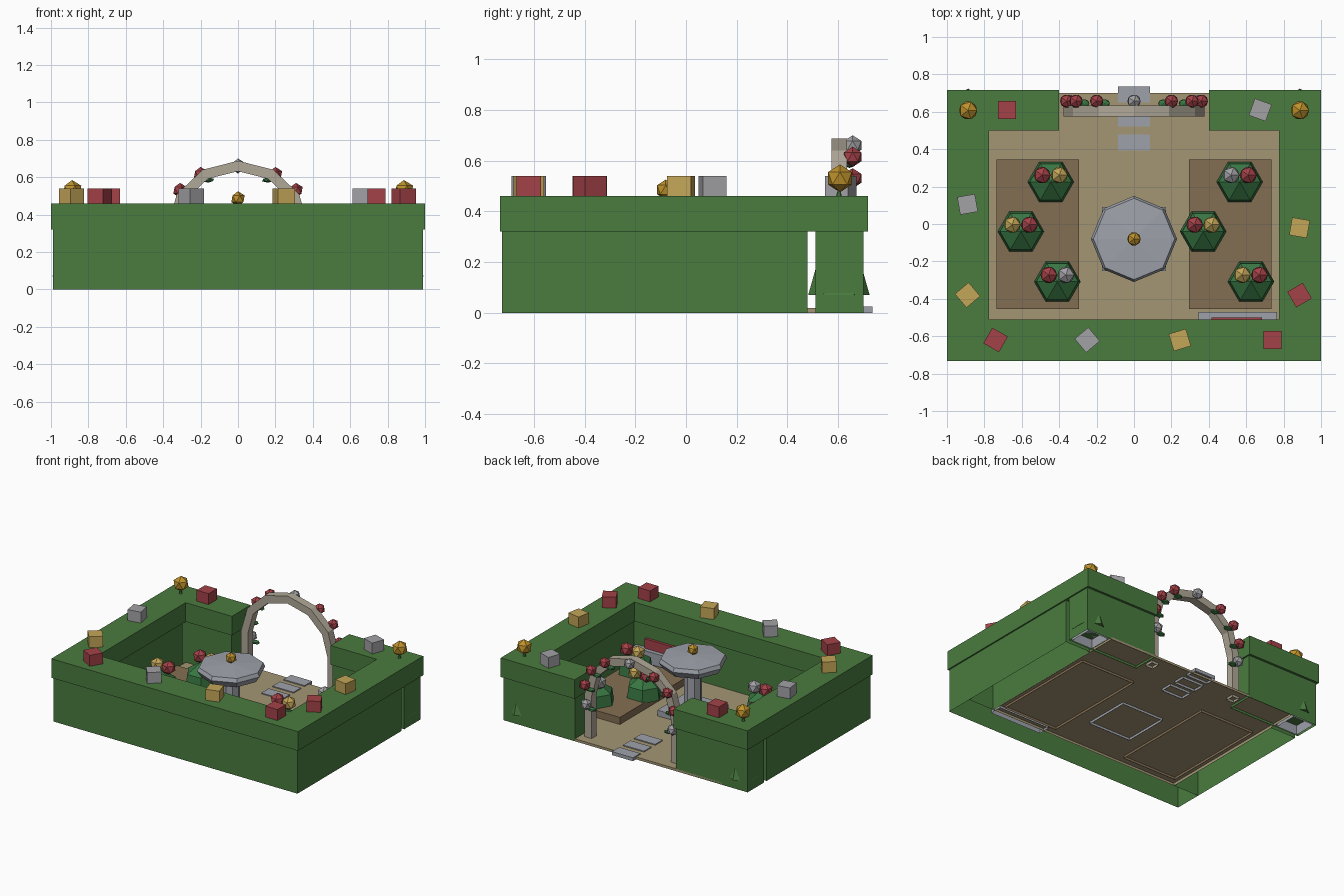
import bpy, bmesh, math
from mathutils import Matrix, Vector

if "Cube" in bpy.data.objects:
    bpy.data.objects.remove(bpy.data.objects["Cube"], do_unlink=True)


def material(name, rgb):
    m = bpy.data.materials.new(name)
    lin = [((c / 255 + 0.055) / 1.055) ** 2.4 for c in rgb] + [1]
    m.diffuse_color = lin
    m.use_nodes = True
    m.node_tree.nodes["Principled BSDF"].inputs["Base Color"].default_value = lin
    return m


HEDGE = material("hedge_green", (74, 124, 63))
LEAF = material("leaf_green", (56, 118, 66))
RED = material("rose_red", (164, 66, 72))
YELLOW = material("soft_yellow", (196, 166, 88))
GOLD = material("gold", (190, 146, 44))
PALE = material("pale_grey", (162, 162, 166))
STONE = material("stone_grey", (158, 162, 170))
CREAM = material("arch_cream", (176, 168, 152))
SAND = material("path_sand", (164, 150, 116))
SOIL = material("bed_soil", (132, 110, 82))


def finish(name, bm, mat):
    bmesh.ops.recalc_face_normals(bm, faces=bm.faces)
    me = bpy.data.meshes.new(name)
    bm.to_mesh(me)
    bm.free()
    me.materials.append(mat)
    ob = bpy.data.objects.new(name, me)
    bpy.context.collection.objects.link(ob)
    return ob


def box(name, x, y, z, mat, turn=0, hollow=True):
    """Box from ranges; boxes standing on the ground have no underside."""
    bm = bmesh.new()
    bmesh.ops.create_cube(bm, size=1)
    bmesh.ops.scale(bm, verts=bm.verts, vec=(x[1] - x[0], y[1] - y[0], z[1] - z[0]))
    bmesh.ops.rotate(bm, verts=bm.verts, matrix=Matrix.Rotation(math.radians(turn), 3, "Z"))
    bmesh.ops.translate(bm, verts=bm.verts, vec=(sum(x) / 2, sum(y) / 2, sum(z) / 2))
    ob = finish(name, bm, mat)
    if hollow and z[0] == 0:
        bm = bmesh.new()
        bm.from_mesh(ob.data)
        under = [f for f in bm.faces if f.normal.z < -0.9]
        bmesh.ops.delete(bm, geom=under, context="FACES")
        bm.to_mesh(ob.data)
        bm.free()
    return ob


def ball(name, loc, r, mat, squash=(1, 1, 1)):
    bm = bmesh.new()
    bmesh.ops.create_icosphere(bm, subdivisions=1, radius=r)
    bmesh.ops.scale(bm, verts=bm.verts, vec=squash)
    bmesh.ops.translate(bm, verts=bm.verts, vec=loc)
    return finish(name, bm, mat)


def lathe(name, loc, profile, sides, mat, start=0):
    """Faceted solid from (radius, height) rings; radius 0 makes a tip."""
    bm = bmesh.new()
    rings = []
    for r, z in profile:
        n = sides if r else 1
        rings.append([bm.verts.new((loc[0] + r * math.cos(start + math.tau * i / sides),
                                    loc[1] + r * math.sin(start + math.tau * i / sides), z))
                      for i in range(n)])
    bm.faces.new(rings[0])
    for a, b in zip(rings, rings[1:]):
        for i in range(sides):
            j = (i + 1) % sides
            bm.faces.new([a[i], a[j], b[0]] if len(b) == 1 else [a[i], a[j], b[j], b[i]])
    if len(rings[-1]) > 1:
        bm.faces.new(rings[-1])
    return finish(name, bm, mat)


# Ground, and stepping stones through the gateway
box("path_floor", (-0.78, 0.78), (-0.52, 0.70), (0, 0.018), SAND)
for i, y in enumerate((0.435, 0.565, 0.693)):
    box(f"stepping_stone_{i}", (-0.085, 0.085), (y - 0.043, y + 0.043), (0, 0.025), STONE)

# Hedge walls, with an overhanging cap in one U-shaped piece
box("hedge_front", (-0.99, 0.99), (-0.725, -0.52), (0, 0.32), HEDGE)
for s, side in ((1, "left"), (-1, "right")):
    xs = sorted((s * 0.785, s * 0.99))
    box(f"hedge_{side}", xs, (-0.52, 0.48), (0, 0.32), HEDGE)
    box(f"hedge_back_{side}", sorted((s * 0.41, s * 0.99)), (0.51, 0.70), (0, 0.32), HEDGE)

half = [(1, -0.733), (1, 0.717), (0.4, 0.717), (0.4, 0.5), (0.775, 0.5), (0.775, -0.51)]
outline = half + [(-x, y) for x, y in reversed(half)]
bm = bmesh.new()
cap = bm.faces.new([bm.verts.new((x, y, 0.32)) for x, y in outline])
up = bmesh.ops.extrude_face_region(bm, geom=[cap])
bmesh.ops.translate(bm, vec=(0, 0, 0.14),
                    verts=[v for v in up["geom"] if isinstance(v, bmesh.types.BMVert)])
bmesh.ops.triangulate(bm, faces=[f for f in bm.faces if len(f.verts) > 4])
finish("hedge_cap", bm, HEDGE)

# Corner topiary: pot, cone and gold finial
for s, side in ((1, "left"), (-1, "right")):
    x = s * 0.887
    box(f"topiary_pot_{side}", (x - 0.085, x + 0.085), (0.52, 0.69), (0, 0.07), STONE)
    lathe(f"topiary_cone_{side}", (x, 0.603), [(0.121, 0.07), (0, 0.5)], 6, HEDGE, math.pi / 2)
    ball(f"topiary_finial_{side}", (x, 0.607, 0.53), 0.055, GOLD)

# Square blossoms along the hedge top
blossoms = [(-0.68, 0.61, 0, RED), (0.675, 0.61, -20, PALE), (-0.89, 0.105, 10, PALE),
            (-0.89, -0.38, 40, YELLOW), (-0.74, -0.62, -30, RED), (-0.25, -0.62, 40, PALE),
            (0.245, -0.62, 17, YELLOW), (0.74, -0.62, 0, RED), (0.885, -0.38, 30, RED),
            (0.885, -0.02, -10, YELLOW)]
for i, (x, y, turn, mat) in enumerate(blossoms):
    box(f"hedge_blossom_{i}", (x - 0.048, x + 0.048), (y - 0.048, y + 0.048),
        (0.445, 0.54), mat, turn)

# Planting beds, each with three bushes and pairs of flowers
for s, side in ((1, "left"), (-1, "right")):
    box(f"flower_bed_{side}", sorted((s * 0.295, s * 0.735)), (-0.455, 0.345), (0, 0.07), SOIL)
bushes = [(-0.445, 0.225, RED, YELLOW), (-0.605, -0.04, YELLOW, RED), (-0.41, -0.308, RED, PALE),
          (0.565, 0.225, PALE, RED), (0.37, -0.04, RED, YELLOW), (0.625, -0.308, YELLOW, RED)]
for i, (x, y, first, second) in enumerate(bushes):
    lathe(f"bush_{i}", (x, y), [(0.125, 0.06), (0.112, 0.15), (0, 0.225)], 6, LEAF)
    for s, mat in ((-1, first), (1, second)):
        ball(f"bush_flower_{i}_{'a' if s < 0 else 'b'}",
             (x + s * 0.046, y + 0.036, 0.235), 0.05, mat)

# Fountain: square plinth, column, basin and finial
box("fountain_plinth", (-0.17, 0.17), (-0.25, 0.09), (0, 0.06), STONE)
lathe("fountain_column", (0, -0.08), [(0.06, 0.05), (0.06, 0.38)], 8, STONE)
lathe("fountain_basin", (0, -0.08),
      [(0.2, 0.36), (0.23, 0.405), (0.217, 0.432), (0, 0.445)], 8, STONE)
ball("fountain_finial", (0, -0.08, 0.485), 0.04, GOLD)

# Bench set into the front hedge
box("bench_seat", (0.345, 0.765), (-0.56, -0.47), (0, 0.15), STONE)
box("bench_cushion", (0.415, 0.685), (-0.55, -0.5), (0.15, 0.22), RED)

# Arch: square posts and a faceted half ring
path = [Vector((0.35, 0, 0)), Vector((0.35, 0, 0.33))]
path += [Vector((0.35 * math.cos(math.pi * i / 6), 0, 0.33 + 0.33 * math.sin(math.pi * i / 6)))
         for i in range(1, 6)]
path += [Vector((-0.35, 0, 0.33)), Vector((-0.35, 0, 0))]
bm = bmesh.new()
rings = []
for i, p in enumerate(path):
    t = (path[min(i + 1, len(path) - 1)] - path[max(i - 1, 0)]).normalized()
    out = Vector((t.z, 0, -t.x))
    rings.append([bm.verts.new(p + out * a * 0.028 + Vector((0, 0.604 + b * 0.03, 0)))
                  for a, b in ((1, 1), (1, -1), (-1, -1), (-1, 1))])
for a, b in zip(rings, rings[1:]):
    for i in range(4):
        j = (i + 1) % 4
        bm.faces.new((a[i], a[j], b[j], b[i]))
finish("arch", bm, CREAM)

# Climbing flowers and leaves on the back of the arch
climbers = [(0, 0.66, PALE)]
for s in (-1, 1):
    climbers += [(s * x, z, m) for x, z, m in ((0.2, 0.615, RED), (0.31, 0.53, RED),
                                               (0.36, 0.41, RED), (0.35, 0.27, PALE))]
for i, (x, z, mat) in enumerate(climbers):
    ball(f"arch_flower_{i}", (x, 0.657, z), 0.04, mat)
    if x:
        inward = 0.04 if x < 0 else -0.04
        ball(f"arch_leaf_{i}", (x + inward, 0.645, z - 0.03), 0.035, LEAF, (1, 0.7, 0.4))
